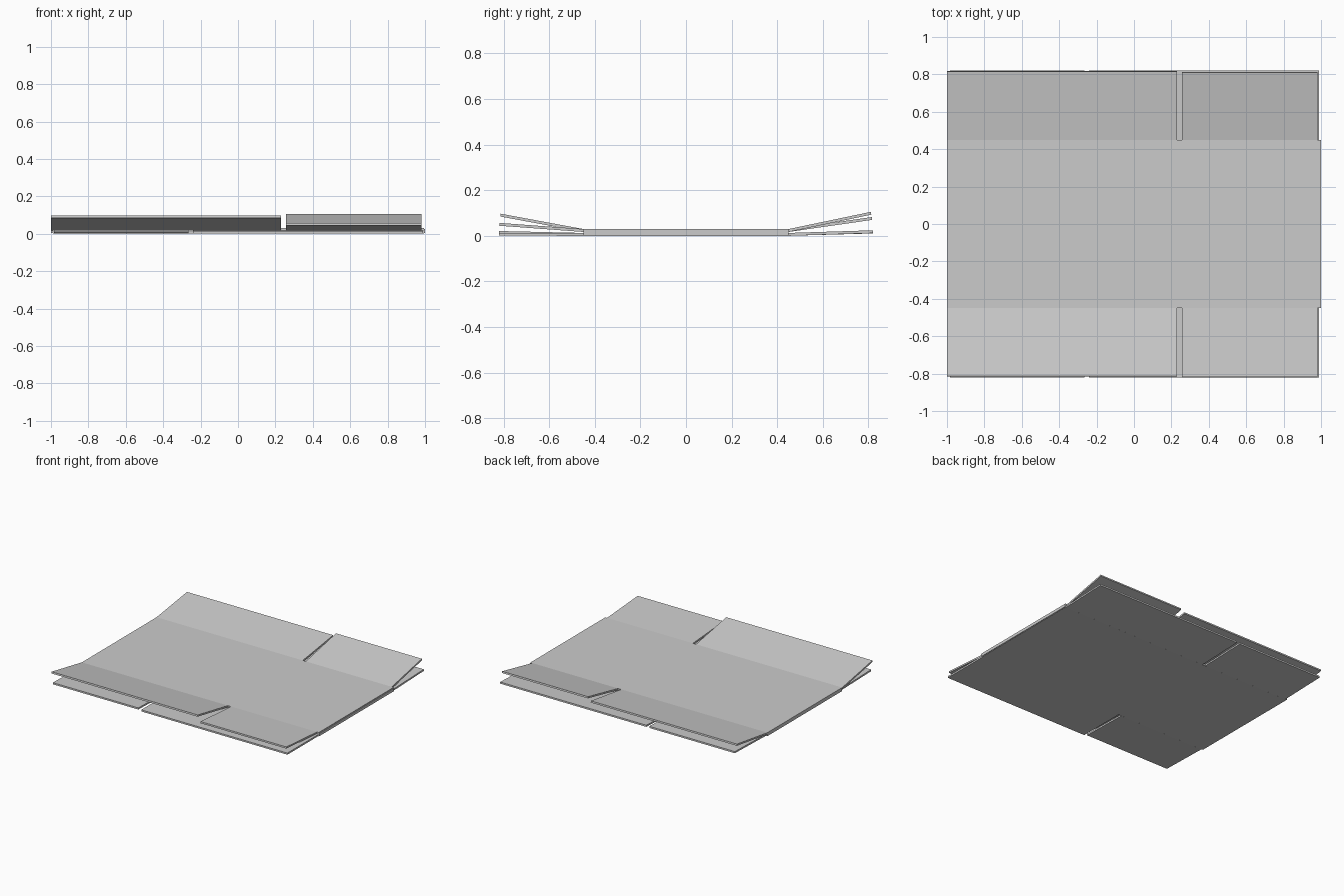
import bpy, bmesh, math
from mathutils import Matrix, Vector

if "Cube" in bpy.data.objects:
    bpy.data.objects.remove(bpy.data.objects["Cube"])

T = 0.0125          # board thickness
HINGE = 0.45        # y of the flap creases
FLAP = 0.37         # flap length


def board(name, x0, x1, y0, y1, z0, z1, matrix=Matrix()):
    bm = bmesh.new()
    bmesh.ops.create_cube(bm, size=1)
    for v in bm.verts:
        v.co = Vector((x0 + (v.co.x + .5) * (x1 - x0),
                       y0 + (v.co.y + .5) * (y1 - y0),
                       z0 + (v.co.z + .5) * (z1 - z0)))
    bm.transform(matrix)
    mesh = bpy.data.meshes.new(name)
    bm.to_mesh(mesh)
    bm.free()
    ob = bpy.data.objects.new(name, mesh)
    bpy.context.collection.objects.link(ob)
    return ob


def flap(name, x0, x1, side, z, degrees):
    # side -1 is the front, +1 the back; hinged on the crease and lifted
    y0, y1 = sorted((0, side * FLAP))
    m = Matrix.Translation((0, side * HINGE, z)) @ \
        Matrix.Rotation(side * math.radians(degrees), 4, 'X')
    board(name, x0, x1, y0, y1, -T / 2, T / 2, m)


# Flattened carton: two wall layers
LOW, HIGH = 0.0065, 0.0235
board("lower_walls", -0.99, 0.995, -HINGE, HINGE, LOW - T / 2, LOW + T / 2)
board("upper_walls", -1.0, 0.995, -HINGE, HINGE, HIGH - T / 2, HIGH + T / 2)

# Folded side edges joining the layers
board("left_fold", -1.0, -0.99, -HINGE, HINGE, 0.003, 0.027)
board("right_fold", 0.99, 1.0, -HINGE, HINGE, 0.003, 0.024)

# Flaps: name, x range, side, layer height, lift angle
for spec in (
    ("upper_front_wide_flap", -1.0, 0.23, -1, HIGH, 10.5),
    ("upper_front_narrow_flap", 0.257, 0.98, -1, HIGH, 4.2),
    ("upper_back_wide_flap", -1.0, 0.23, 1, HIGH, 8.2),
    ("upper_back_narrow_flap", 0.257, 0.98, 1, HIGH, 11.8),
    ("lower_front_narrow_flap", -0.985, -0.265, -1, LOW, 1.3),
    ("lower_front_wide_flap", -0.24, 0.99, -1, LOW, 0.1),
    ("lower_back_narrow_flap", -0.985, -0.265, 1, LOW, 1.6),
    ("lower_back_wide_flap", -0.24, 0.99, 1, LOW, 1.8),
):
    flap(*spec)
